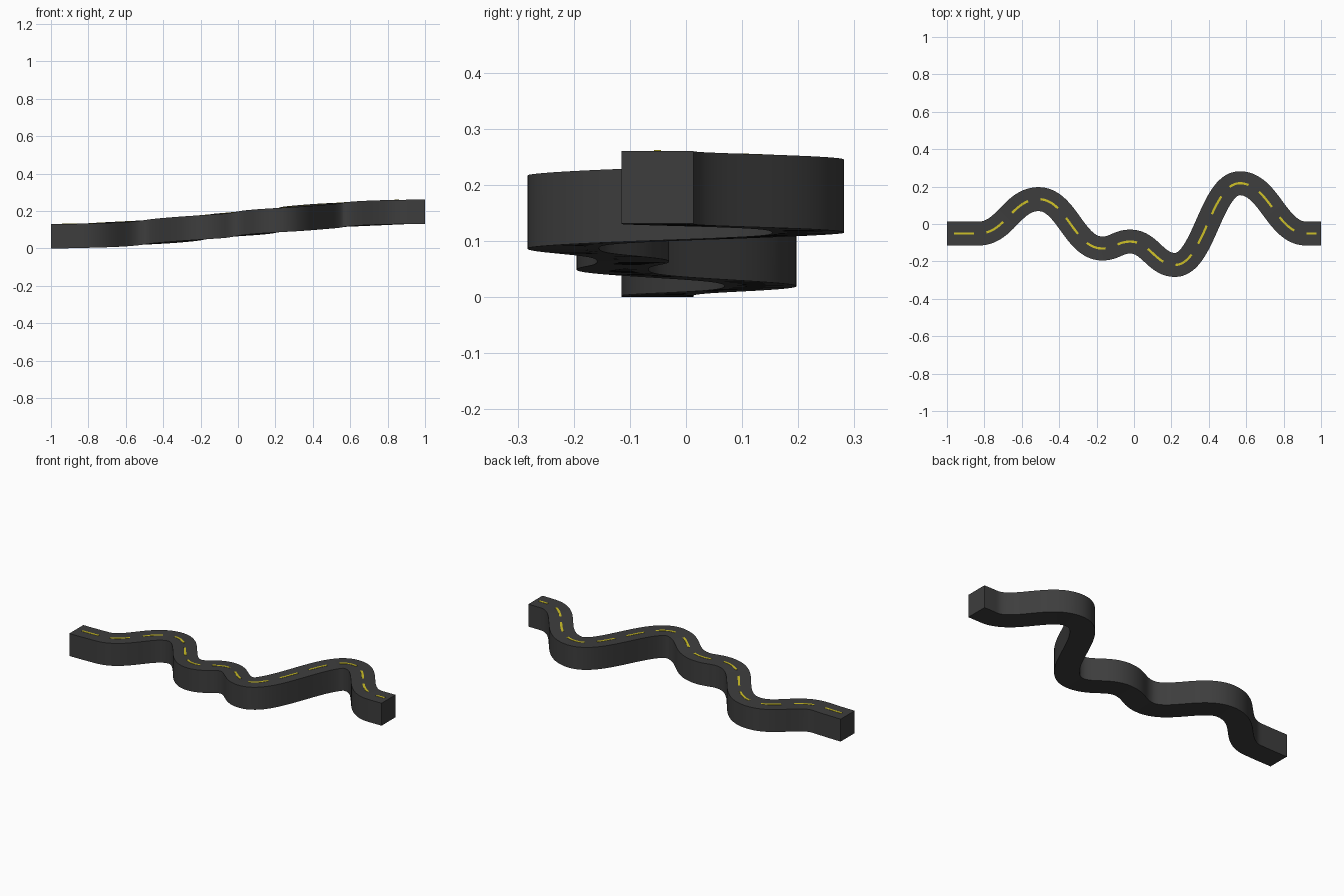
import bpy, bmesh, math
from mathutils import Vector
from mathutils.geometry import interpolate_bezier

if "Cube" in bpy.data.objects:
    bpy.data.objects.remove(bpy.data.objects["Cube"])

WIDTH, THICK, RISE = 0.128, 0.13, 0.131


def material(name, color):
    m = bpy.data.materials.new(name)
    m.diffuse_color = (*color, 1)
    m.use_nodes = True
    m.node_tree.nodes["Principled BSDF"].inputs["Base Color"].default_value = m.diffuse_color
    return m


asphalt = material("dark_asphalt", (0.047, 0.047, 0.047))
yellow = material("lane_yellow", (0.62, 0.53, 0.02))

# Plan of the road: every bend is a turning point with a level tangent
bends = [(-1, -0.051), (-0.83, -0.051), (-0.51, 0.133), (-0.17, -0.131),
         (-0.02, -0.094), (0.22, -0.219), (0.565, 0.218), (0.92, -0.051), (1, -0.051)]
path = []
for (x0, y0), (x1, y1) in zip(bends, bends[1:]):
    h = 0.44 * (x1 - x0)
    pts = interpolate_bezier(Vector((x0, y0, 0)), Vector((x0 + h, y0, 0)),
                             Vector((x1 - h, y1, 0)), Vector((x1, y1, 0)), 33)
    path += pts if not path else pts[1:]

# Running length along the path
dist = [0.0]
for a, b in zip(path, path[1:]):
    dist.append(dist[-1] + (b - a).length)
LENGTH = dist[-1]


def at(s):
    """Position on the road base and sideways direction at length s."""
    s = min(max(s, 0), LENGTH)
    i = next((k for k in range(1, len(dist)) if dist[k] >= s), len(dist) - 1)
    t = (s - dist[i - 1]) / (dist[i] - dist[i - 1])
    p = path[i - 1].lerp(path[i], t)
    d0 = path[i] - path[max(i - 2, 0)]
    d1 = path[min(i + 1, len(path) - 1)] - path[i - 1]
    d = d0.normalized().lerp(d1.normalized(), t).normalized()
    u = (p.x + 1) / 2
    p.z = RISE * u * u * (3 - 2 * u)          # gentle climb
    return p, Vector((-d.y, d.x, 0))


def sweep(bm, s0, s1, steps, width, z0, z1):
    """Sweep an upright rectangle along the road from s0 to s1."""
    rings = []
    for k in range(steps + 1):
        p, side = at(s0 + (s1 - s0) * k / steps)
        rings.append([bm.verts.new(p + side * width / 2 * e + Vector((0, 0, z)))
                      for e, z in ((1, z0), (-1, z0), (-1, z1), (1, z1))])
    for a, b in zip(rings, rings[1:]):
        for j in range(4):
            n = (j + 1) % 4
            bm.faces.new((a[j], a[n], b[n], b[j]))
    bm.faces.new(rings[0])
    bm.faces.new(rings[-1][::-1])


def finish(bm, name, mat):
    bmesh.ops.recalc_face_normals(bm, faces=bm.faces[:])
    me = bpy.data.meshes.new(name)
    bm.to_mesh(me)
    bm.free()
    me.materials.append(mat)
    ob = bpy.data.objects.new(name, me)
    bpy.context.collection.objects.link(ob)
    bpy.ops.object.select_all(action='DESELECT')
    ob.select_set(True)
    bpy.context.view_layer.objects.active = ob
    bpy.ops.object.shade_smooth_by_angle(angle=math.radians(35))


# Road body
bm = bmesh.new()
sweep(bm, 0, LENGTH, 260, WIDTH, 0, THICK)
finish(bm, "road", asphalt)

# Dashed centre line, last dash cut short
bm = bmesh.new()
first, dash, count = 0.037, 0.107, 15
pitch = (LENGTH - 0.078 - first) / (count - 1)
for k in range(count):
    s = first + k * pitch
    sweep(bm, s, min(s + dash, LENGTH - 0.025), 12, 0.012, THICK - 0.002, THICK + 0.0015)
finish(bm, "centre_line_dashes", yellow)
